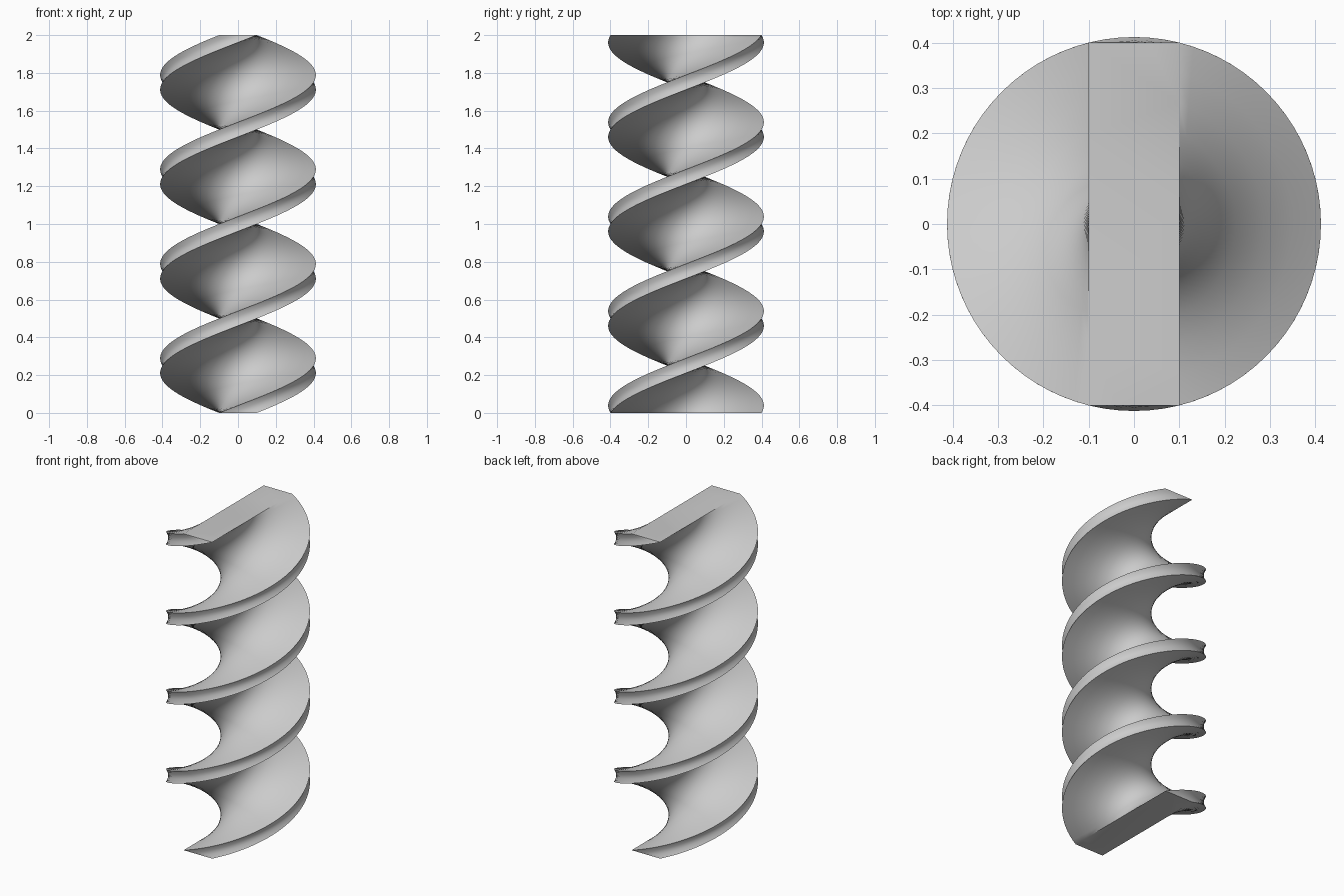
import bpy, bmesh, math
from mathutils import Matrix

cube = bpy.data.objects.get("Cube")
if cube:
    bpy.data.objects.remove(cube, do_unlink=True)

HEIGHT, HALF_W, HALF_D = 2.0, 0.1, 0.4
TURNS, SLICES = 2, 160
WIDE_STEPS, NARROW_STEPS = 12, 3

# Rectangular cross-section, counter-clockwise, with points along each side
corners = [(-HALF_W, -HALF_D), (HALF_W, -HALF_D), (HALF_W, HALF_D), (-HALF_W, HALF_D)]
profile = []
for i, (ax, ay) in enumerate(corners):
    bx, by = corners[(i + 1) % 4]
    steps = WIDE_STEPS if i % 2 else NARROW_STEPS
    for s in range(steps):
        t = s / steps
        profile.append((ax + (bx - ax) * t, ay + (by - ay) * t, 0))

# Stack the section upwards while turning it about the vertical axis
bm = bmesh.new()
rings = []
for k in range(SLICES + 1):
    f = k / SLICES
    place = Matrix.Translation((0, 0, HEIGHT * f)) @ Matrix.Rotation(2 * math.pi * TURNS * f, 4, 'Z')
    ring = [bm.verts.new(p) for p in profile]
    bmesh.ops.transform(bm, matrix=place, verts=ring)
    rings.append(ring)

# Side walls and flat ends
n = len(profile)
for low, high in zip(rings, rings[1:]):
    for i in range(n):
        j = (i + 1) % n
        bm.faces.new((low[i], low[j], high[j], high[i]))
bm.faces.new(rings[0][::-1])
bm.faces.new(rings[-1])

mesh = bpy.data.meshes.new("twisted_bar")
bm.to_mesh(mesh)
bm.free()
bar = bpy.data.objects.new("twisted_bar", mesh)
bpy.context.collection.objects.link(bar)

# Plain grey finish
grey = bpy.data.materials.new("light_grey")
grey.use_nodes = True
colour = (0.6, 0.6, 0.6, 1)
grey.diffuse_color = colour
grey.node_tree.nodes["Principled BSDF"].inputs["Base Color"].default_value = colour
mesh.materials.append(grey)

# Smooth walls with crisp corner edges
bpy.ops.object.select_all(action='DESELECT')
bar.select_set(True)
bpy.context.view_layer.objects.active = bar
bpy.ops.object.shade_smooth_by_angle(angle=math.radians(30))
